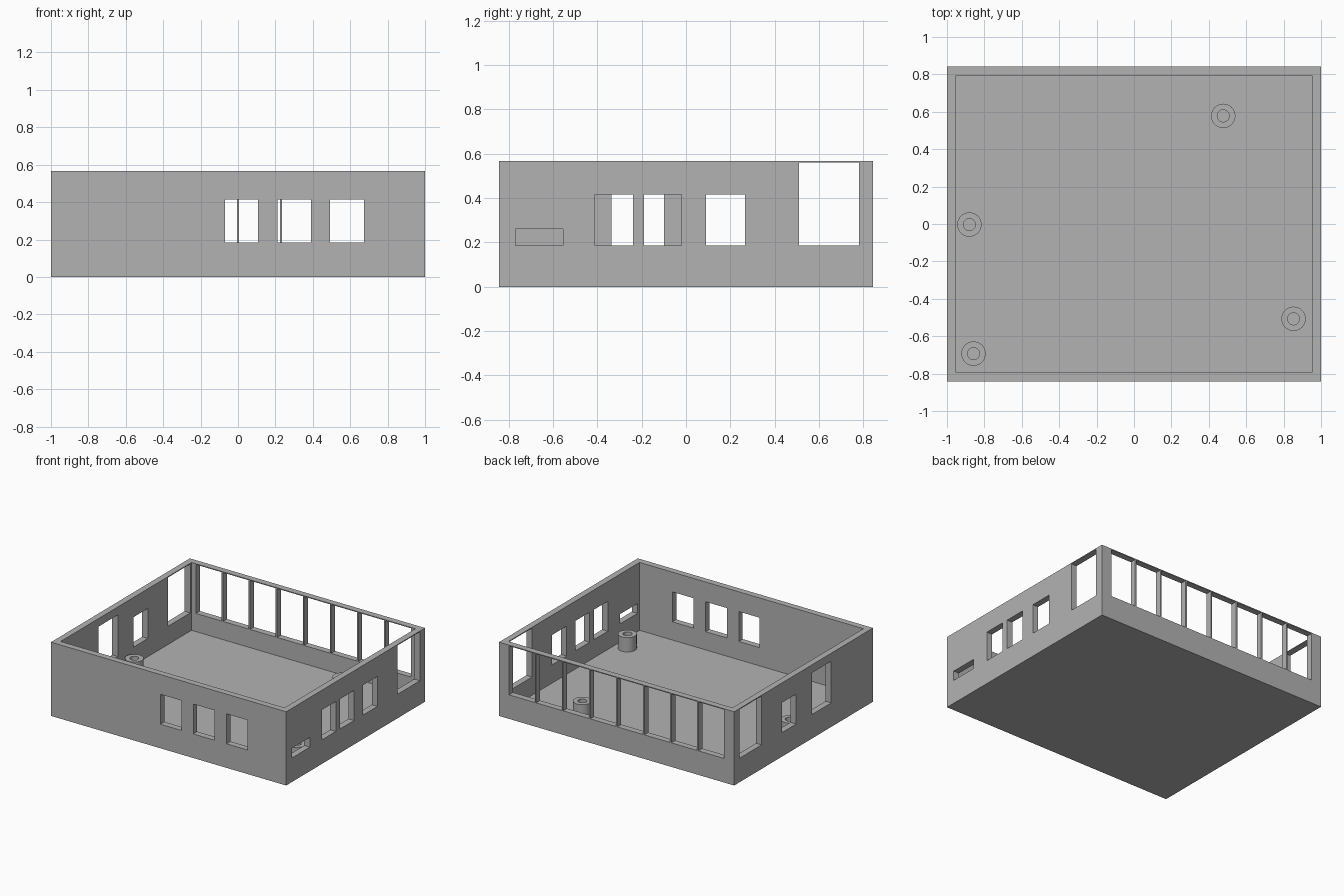
import bpy
import bmesh
import math
from mathutils import Matrix, Vector

cube = bpy.data.objects.get("Cube")
if cube:
    bpy.data.objects.remove(cube, do_unlink=True)

gray = bpy.data.materials.new("plain_gray")
gray.use_nodes = True
COLOR = (0.45, 0.45, 0.45, 1)
gray.diffuse_color = COLOR
gray.node_tree.nodes["Principled BSDF"].inputs["Base Color"].default_value = COLOR

HX, HY, H = 1.0, 0.843, 0.567      # outer half sizes and height
WALL, FLOOR = 0.048, 0.045
SILL, HEAD, RIM = 0.185, 0.415, 0.56


def add_box(bm, lo, hi):
    lo, hi = Vector(lo), Vector(hi)
    size = hi - lo
    bmesh.ops.create_cube(bm, size=1, matrix=Matrix.Translation((lo + hi) / 2)
                          @ Matrix.Diagonal((*size, 1)))


def make_object(name, bm):
    mesh = bpy.data.meshes.new(name)
    bm.to_mesh(mesh)
    bm.free()
    mesh.materials.append(gray)
    obj = bpy.data.objects.new(name, mesh)
    bpy.context.collection.objects.link(obj)
    return obj


def cut(target, cutter):
    mod = target.modifiers.new("cut", 'BOOLEAN')
    mod.operation, mod.solver, mod.object = 'DIFFERENCE', 'EXACT', cutter
    bpy.context.view_layer.objects.active = target
    bpy.ops.object.modifier_apply(modifier=mod.name)
    bpy.data.objects.remove(cutter, do_unlink=True)


# Open tray: floor and four walls
bm = bmesh.new()
add_box(bm, (-HX, -HY, 0), (HX, HY, H))
house = make_object("floor_and_walls", bm)
bm = bmesh.new()
add_box(bm, (WALL - HX, WALL - HY, FLOOR), (HX - WALL, HY - WALL, H + 0.1))
cut(house, make_object("room_cutter", bm))

# Wall openings: (start, end, bottom, top) along each wall
tall = (0.51, 0.78, SILL, RIM)
single = (0.09, 0.265, SILL, HEAD)
front = [(-0.07, 0.108, SILL, HEAD), (0.21, 0.39, SILL, HEAD), (0.493, 0.673, SILL, HEAD)]
right = [tall, single, (-0.41, -0.24, SILL, HEAD), (-0.19, -0.02, SILL, HEAD),
         (-0.77, -0.555, SILL, 0.26)]
left = [tall, single, (-0.335, -0.10, SILL, 0.505)]

# Back window strip, divided by thin mullions
BAYS, PITCH, BAR = 8, 0.23, 0.012
back = []
for i in range(BAYS):
    x = (i - BAYS / 2) * PITCH
    back.append((x + BAR / 2, x + PITCH - BAR / 2, SILL, RIM))

IN, OUT = WALL + 0.015, 0.02
bm = bmesh.new()
for side, openings in ((-1, front), (1, back)):
    y0, y1 = sorted((side * (HY - IN), side * (HY + OUT)))
    for a, b, z0, z1 in openings:
        add_box(bm, (a, y0, z0), (b, y1, z1))
for side, openings in ((-1, left), (1, right)):
    x0, x1 = sorted((side * (HX - IN), side * (HX + OUT)))
    for a, b, z0, z1 in openings:
        add_box(bm, (x0, a, z0), (x1, b, z1))
cut(house, make_object("window_cutter", bm))


# Hollow round posts standing on the floor
def make_post(name, x, y, outer=0.065, inner=0.032, top=0.155):
    bm = bmesh.new()
    profile = [(inner, FLOOR), (inner, top), (outer, top), (outer, FLOOR)]
    verts = [bm.verts.new((r, 0, z)) for r, z in profile]
    edges = [bm.edges.new(pair) for pair in zip(verts, verts[1:])]
    bmesh.ops.spin(bm, geom=verts + edges, cent=(0, 0, 0), axis=(0, 0, 1),
                   angle=math.tau, steps=40)
    bmesh.ops.remove_doubles(bm, verts=bm.verts, dist=0.0005)
    bmesh.ops.recalc_face_normals(bm, faces=bm.faces)
    # The top ring must face up
    ring = max(bm.faces, key=lambda f: f.calc_center_median().z)
    if ring.normal.z < 0:
        bmesh.ops.reverse_faces(bm, faces=bm.faces)
    post = make_object(name, bm)
    post.location = (x, y, 0)
    bpy.ops.object.select_all(action='DESELECT')
    post.select_set(True)
    bpy.context.view_layer.objects.active = post
    bpy.ops.object.shade_smooth_by_angle(angle=math.radians(30))


make_post("back_post", 0.477, 0.578)
make_post("left_wall_post", -0.88, -0.003)
make_post("front_corner_post", -0.858, -0.693)
make_post("right_wall_post", 0.853, -0.507)
